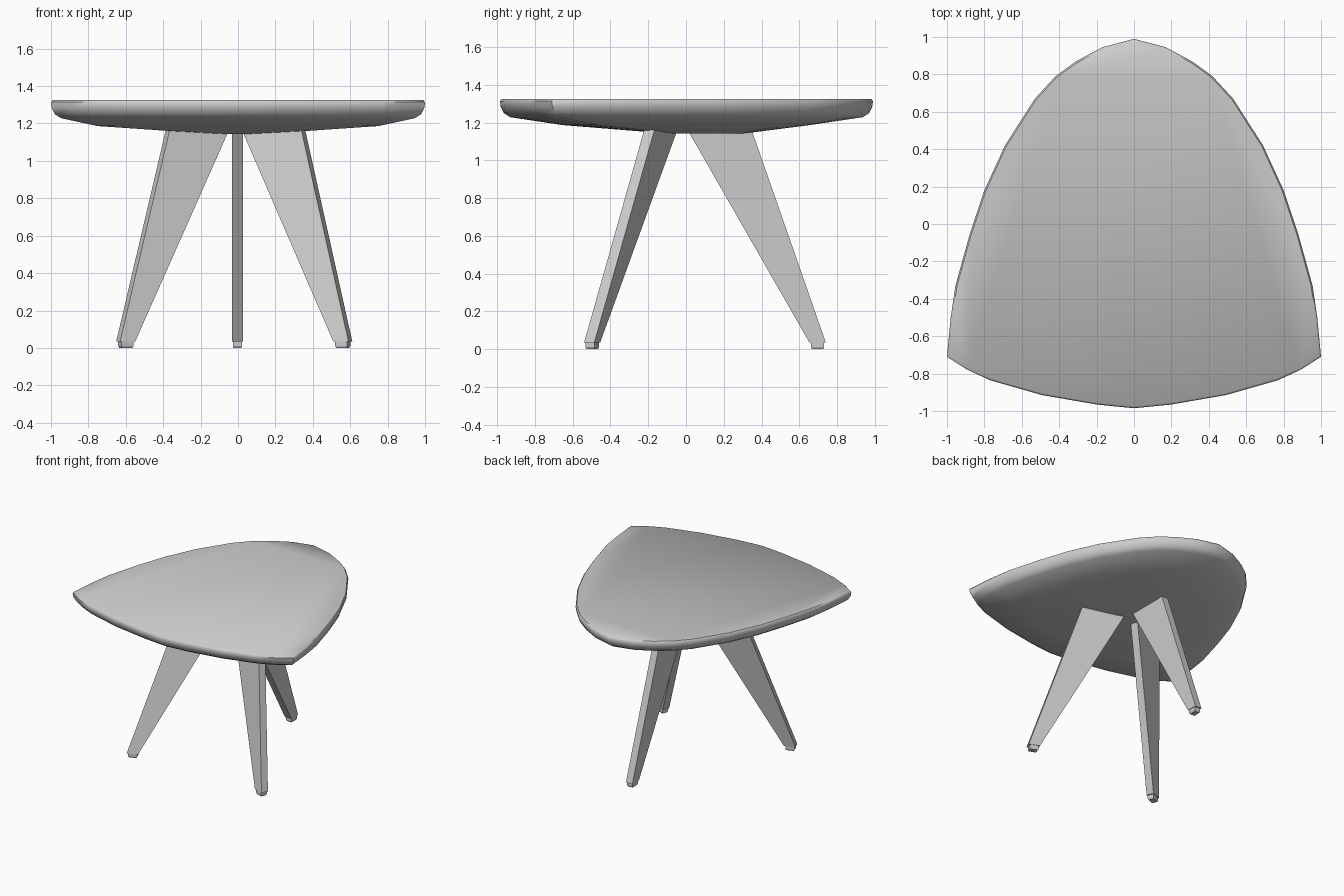
import bpy, bmesh, math
from mathutils import Vector

if "Cube" in bpy.data.objects:
    bpy.data.objects.remove(bpy.data.objects["Cube"])


def loft(name, rings, smooth=False):
    """Skin a stack of equal-length point rings and cap both ends."""
    bm = bmesh.new()
    loops = [[bm.verts.new(p) for p in r] for r in rings]
    n = len(loops[0])
    for a, b in zip(loops, loops[1:]):
        for i in range(n):
            j = (i + 1) % n
            bm.faces.new((a[i], a[j], b[j], b[i]))
    bm.faces.new(loops[0])
    bm.faces.new(loops[-1])
    bmesh.ops.recalc_face_normals(bm, faces=bm.faces)
    me = bpy.data.meshes.new(name)
    bm.to_mesh(me)
    bm.free()
    ob = bpy.data.objects.new(name, me)
    bpy.context.collection.objects.link(ob)
    if smooth:
        bpy.ops.object.select_all(action='DESELECT')
        bpy.context.view_layer.objects.active = ob
        ob.select_set(True)
        bpy.ops.object.shade_smooth_by_angle(angle=math.radians(50))
    return ob


def rect(c, z, width, thick, angle):
    """Rectangle with its width along the given direction."""
    d = Vector((math.cos(angle), math.sin(angle), 0)) * width / 2
    t = Vector((-math.sin(angle), math.cos(angle), 0)) * thick / 2
    o = Vector((c[0], c[1], z))
    return [o - d - t, o + d - t, o + d + t, o - d + t]


# Table top: rounded triangle, mirrored from its right half
half = [(0, .99), (.17, .945), (.31, .87), (.42, .79), (.53, .67), (.69, .42),
        (.80, .18), (.88, -.06), (.955, -.33), (.98, -.5), (1, -.71),
        (.89, -.78), (.77, -.835), (.49, -.915), (.2, -.965), (0, -.985)]
outline = half + [(-x, y) for x, y in half[-2:0:-1]]

# Edge and belly: x scale, y scale, y shift, height
section = [(.99, .99, 0, 1.325), (1, 1, 0, 1.314), (.997, .997, 0, 1.285),
           (.98, .98, 0, 1.25), (.945, .945, 0, 1.228), (.75, .66, 0, 1.186),
           (.12, .22, .1, 1.143)]
loft("table_top", [[(x * sx, y * sy + dy, z) for x, y in outline]
                   for sx, sy, dy, z in section], smooth=True)


# Tapered plank legs, splayed outwards, each with a small foot
Z0, Z1, ZTOP = .035, 1.15, 1.19
THICK = .058


def leg(name, foot, top, deg):
    a = math.radians(deg)
    f = (ZTOP - Z0) / (Z1 - Z0)
    foot, top = Vector(foot), Vector(top)
    width = .087 + (.337 - .087) * f
    loft(name, [rect(foot, Z0, .087, THICK, a),
                rect(foot.lerp(top, f), ZTOP, width, THICK, a)])
    loft(name + "_foot", [rect(foot, 0, .058, .042, a),
                          rect(foot, .01, .068, .05, a),
                          rect(foot, Z0 + .003, .068, .05, a)])


leg("back_leg", (-.003, .697), (-.003, .183), 90)
leg("front_right_leg", (.56, -.497), (.195, -.137), -21)
leg("front_left_leg", (-.60, -.497), (-.222, -.137), 201)
